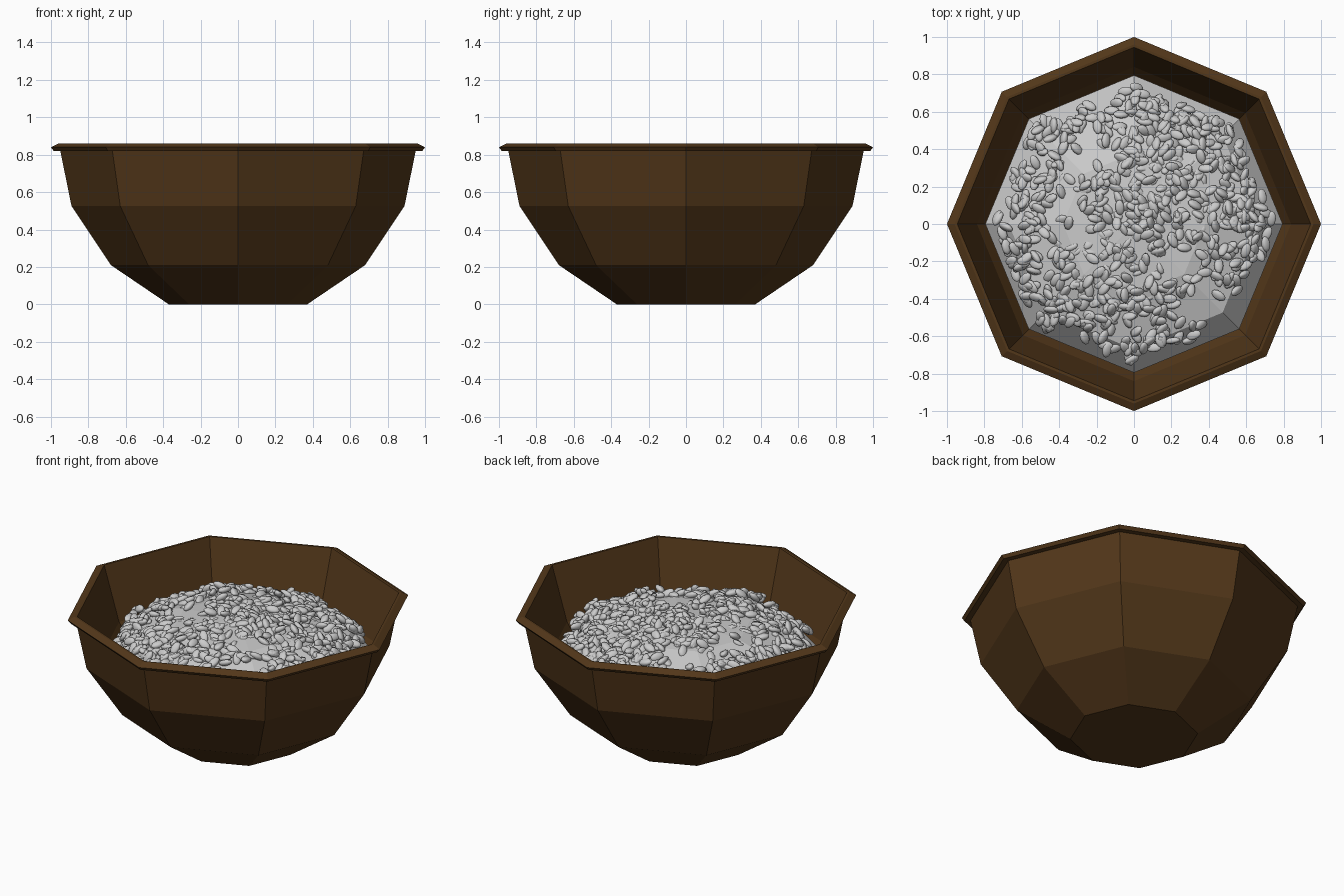
import bpy, math, random
from mathutils import Vector, Euler

if "Cube" in bpy.data.objects:
    bpy.data.objects.remove(bpy.data.objects["Cube"])

random.seed(7)
SIDES = 8


def material(name, color):
    m = bpy.data.materials.new(name)
    m.diffuse_color = color
    m.use_nodes = True
    m.node_tree.nodes["Principled BSDF"].inputs["Base Color"].default_value = m.diffuse_color
    return m


def make_object(name, verts, faces, mat=None):
    me = bpy.data.meshes.new(name)
    me.from_pydata(verts, [], faces)
    me.update()
    ob = bpy.data.objects.new(name, me)
    bpy.context.collection.objects.link(ob)
    if mat:
        me.materials.append(mat)
    return ob


def lathe(name, profile, mat=None):
    """Eight-sided turned shape; both profile ends are capped."""
    verts, faces = [], []
    for r, z in profile:
        for i in range(SIDES):
            a = 2 * math.pi * i / SIDES
            verts.append((r * math.cos(a), r * math.sin(a), z))
    for k in range(len(profile) - 1):
        for i in range(SIDES):
            j = (i + 1) % SIDES
            a, b = k * SIDES, (k + 1) * SIDES
            faces.append((a + i, a + j, b + j, b + i))
    last = (len(profile) - 1) * SIDES
    faces.append(tuple(reversed(range(SIDES))))
    faces.append(tuple(range(last, last + SIDES)))
    return make_object(name, verts, faces, mat)


wood = material("dark_wood", (0.085, 0.038, 0.010, 1))

# Bowl: outside, rolled lip, inside
lathe("bowl", [
    (0.37, 0.0), (0.68, 0.21), (0.89, 0.525), (0.95, 0.82),
    (0.985, 0.82), (1.0, 0.84), (0.96, 0.86), (0.945, 0.86),
    (0.84, 0.525), (0.64, 0.24), (0.35, 0.04)], wood)

# Heap under the beans
HEAP = [(0.795, 0.50), (0.67, 0.65), (0.38, 0.735), (0.02, 0.765)]
lathe("bean_heap", [(0.70, 0.40)] + HEAP)


def heap_height(r):
    for (r0, z0), (r1, z1) in zip(HEAP, HEAP[1:]):
        if r1 <= r <= r0:
            return z0 + (z1 - z0) * (r0 - r) / (r0 - r1)
    return HEAP[-1][1]


# One bean: ellipsoid along x, flattened below, with a groove on top
RINGS, SEG = 6, 10
bean_v = [Vector((-0.042, 0, 0))]
for k in range(1, RINGS):
    t = math.pi * k / RINGS
    for s in range(SEG):
        a = math.pi / 2 + 2 * math.pi * s / SEG
        groove = 0.72 if s == 0 else 1.0
        bean_v.append(Vector((-0.042 * math.cos(t),
                              0.025 * math.sin(t) * math.cos(a),
                              0.020 * math.sin(t) * math.sin(a) * groove)))
bean_v.append(Vector((0.042, 0, 0)))
bean_f = []
end = len(bean_v) - 1
for s in range(SEG):
    n = (s + 1) % SEG
    bean_f.append((0, 1 + n, 1 + s))
    for k in range(RINGS - 2):
        a, b = 1 + k * SEG, 1 + (k + 1) * SEG
        bean_f.append((a + s, a + n, b + n, b + s))
    c = 1 + (RINGS - 2) * SEG
    bean_f.append((c + s, c + n, end))

# Bare patches of the heap: x, y, radius
BARE = [(0.42, -0.45, 0.15), (-0.25, 0.38, 0.14), (0.22, -0.22, 0.10),
        (-0.35, 0.0, 0.12), (0.62, -0.4, 0.12), (0.3, -0.62, 0.15)]

# Scattered beans, more deeply sunk near the middle
verts, faces, count = [], [], 0
while count < 800:
    a = random.uniform(0, 2 * math.pi)
    r = 0.75 * math.sqrt(random.random())
    apothem = math.cos(math.pi / 8) / math.cos(a % (math.pi / 4) - math.pi / 8)
    x, y = r * apothem * math.cos(a), r * apothem * math.sin(a)
    if any(math.hypot(x - bx, y - by) < br for bx, by, br in BARE) \
            and random.random() < 0.85:
        continue
    z = heap_height(r)
    if r > 0.5:
        z += random.uniform(-0.005, 0.03) + max(0, r - 0.66) * 0.5
    else:
        z += random.uniform(-0.022, 0.02)
    slope = 0.25 if r < 0.6 else 0.6
    normal = Vector((slope * math.cos(a), slope * math.sin(a), 1))
    tilt = Vector((0, 0, 1)).rotation_difference(normal).to_matrix()
    spin = Euler((random.uniform(-0.9, 0.9), random.uniform(-0.6, 0.6),
                  random.uniform(0, 6.28))).to_matrix()
    m = tilt @ spin
    base = len(verts)
    verts += [m @ v + Vector((x, y, z)) for v in bean_v]
    faces += [tuple(i + base for i in f) for f in bean_f]
    count += 1

beans = make_object("beans", verts, faces)
beans.data.polygons.foreach_set("use_smooth", [True] * len(faces))
beans.data.update()
